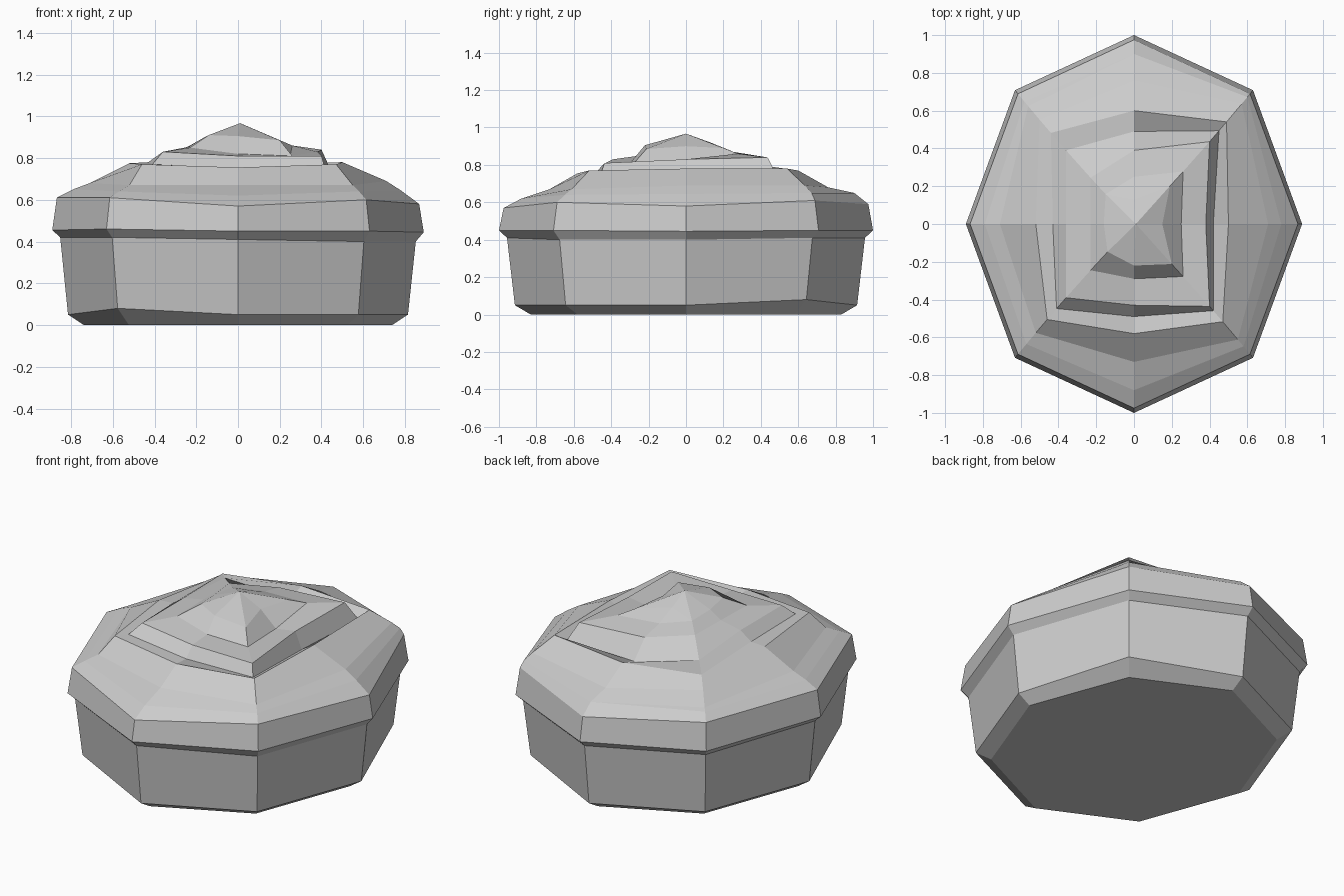
import bpy
import bmesh

if "Cube" in bpy.data.objects:
    bpy.data.objects.remove(bpy.data.objects["Cube"], do_unlink=True)

material = bpy.data.materials.new("plain_grey")
material.use_nodes = True
grey = (0.6, 0.6, 0.6, 1)
material.diffuse_color = grey
material.node_tree.nodes["Principled BSDF"].inputs["Base Color"].default_value = grey

# Eight compass columns, clockwise from the back
COLUMNS = [(0, 1), (1, 1), (1, 0), (1, -1), (0, -1), (-1, -1), (-1, 0), (-1, 1)]
COUNT = len(COLUMNS)


def finish(bm, name):
    bmesh.ops.recalc_face_normals(bm, faces=bm.faces)
    mesh = bpy.data.meshes.new(name)
    bm.to_mesh(mesh)
    bm.free()
    mesh.materials.append(material)
    obj = bpy.data.objects.new(name, mesh)
    bpy.context.collection.objects.link(obj)
    return obj


def ring(bm, radii, heights):
    """Ring through the columns; sizes and heights in hundredths."""
    verts = []
    for (dx, dy), r, z in zip(COLUMNS, radii, heights):
        r, z = r / 100, z / 100
        stretch = 1.03 + 0.15 * r if dx and dy else 1
        verts.append(bm.verts.new((dx * r, dy * r * stretch, z)))
    return verts


def octagon(scale):
    """Radii of the oval eight-sided outline."""
    return [scale * (63 if dx and dy else 89 if dx else 100) for dx, dy in COLUMNS]


def bridge(bm, inner, outer):
    for i in range(COUNT):
        j = (i + 1) % COUNT
        bm.faces.new((inner[i], inner[j], outer[j], outer[i]))


# Pie dish: tapered octagonal body with a chamfered foot
bm = bmesh.new()
foot = ring(bm, octagon(0.83), [0] * COUNT)
lower = ring(bm, octagon(0.915), [5, 8, 5, 5, 5, 8, 5, 5])
upper = ring(bm, octagon(0.957), [41, 41, 40, 40, 41, 42, 42, 41])
bridge(bm, foot, lower)
bridge(bm, lower, upper)
bm.faces.new(foot)
finish(bm, "dish")

# Swirled topping: every line steps outward by one where the spiral meets the back
bm = bmesh.new()
swirl = [
    ring(bm, [13, 19, 15, 20, 22, 14, 16, 15], [92, 89, 90, 88.5, 90.5, 91, 90, 89]),
    ring(bm, [25, 26, 25, 26, 29, 23, 23, 23], [87, 86, 81, 81, 82, 85, 85.5, 86]),
    ring(bm, [39, 40, 38, 40, 43, 36, 36, 36], [84, 84, 83, 81, 81, 83, 83, 80]),
    ring(bm, [49, 45, 42, 42, 49, 41, 43, 44], [73.5, 73, 73, 74, 75, 77, 78, 77]),
    ring(bm, [60, 49, 50, 47, 58, 46, 52, 50], [77, 78, 78, 77, 75.5, 77, 77.5, 72]),
    ring(bm, [76, 57, 71, 55, 73, 52, 71, 56], [68, 69, 69, 67, 67, 67, 68, 66]),
    ring(bm, [90, 60, 78, 58, 88, 57, 79, 58], [65, 65, 64.5, 64, 62, 64, 65, 65]),
]
last = COUNT - 1
for inner, outer in zip(swirl, swirl[1:]):
    for i in range(last):
        bm.faces.new((inner[i], inner[i + 1], outer[i + 1], outer[i]))
for a, b, c in zip(swirl, swirl[1:], swirl[2:]):
    bm.faces.new((a[last], b[0], c[0], b[last]))
first, rim = swirl[0], swirl[-1]
bm.faces.new((first[last], first[0], swirl[1][0]))
bm.faces.new((swirl[-2][last], rim[0], rim[last]))

# Peak of the swirl
peak = bm.verts.new((0.01, 0, 0.967))
for i in range(COUNT):
    bm.faces.new((peak, first[(i + 1) % COUNT], first[i]))

# Crust rim that overhangs the dish
shoulder = ring(bm, octagon(0.975), [59, 61, 58, 60, 57, 61, 61, 61])
lip = ring(bm, octagon(1), [45, 45, 44.5, 45, 45, 46, 45.5, 45])
under = ring(bm, octagon(0.957), [41, 41, 40, 40, 41, 42, 42, 41])
for inner, outer in zip((rim, shoulder, lip), (shoulder, lip, under)):
    bridge(bm, inner, outer)
finish(bm, "swirled_topping")
